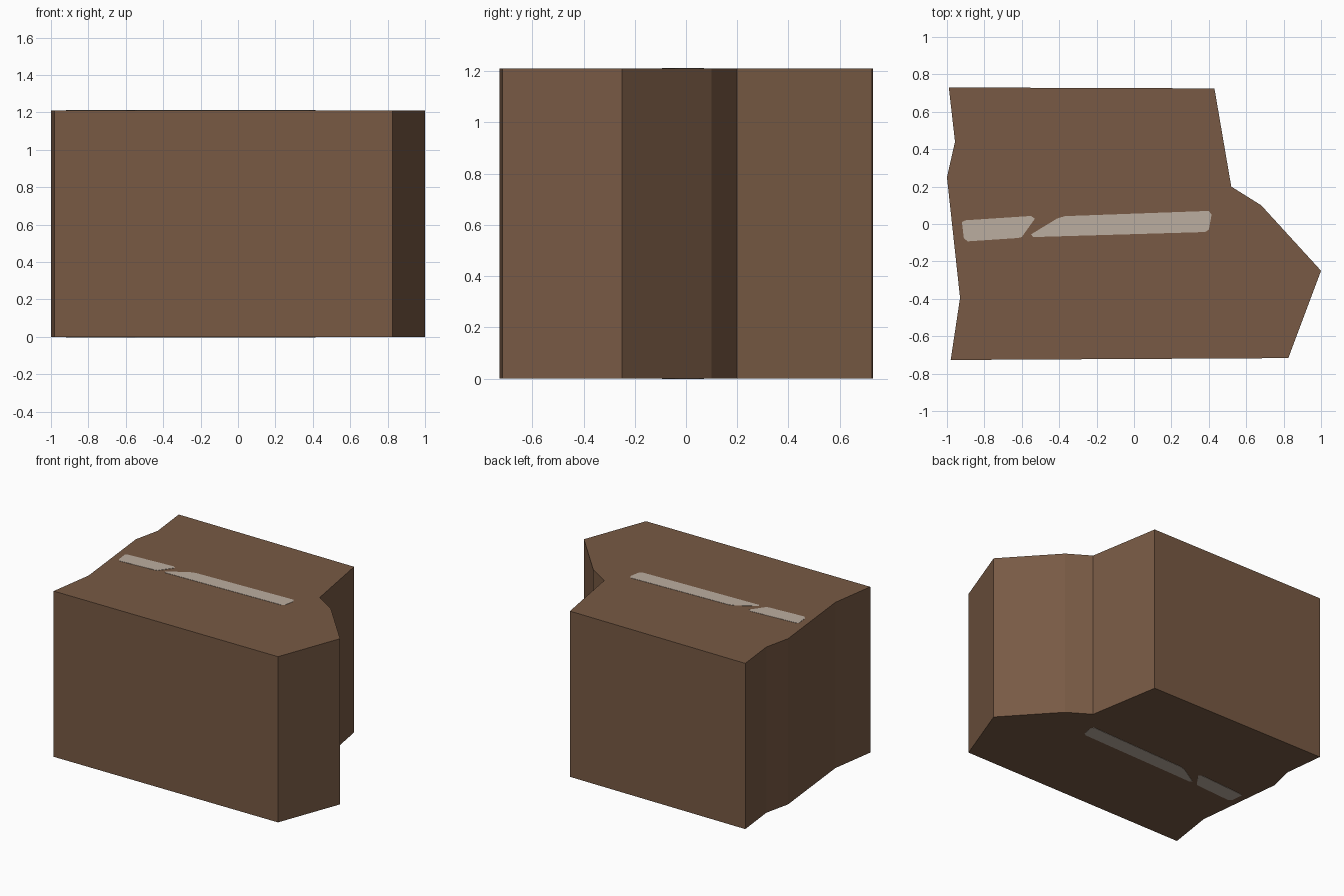
import bpy, bmesh

if "Cube" in bpy.data.objects:
    bpy.data.objects.remove(bpy.data.objects["Cube"])

HEIGHT = 1.21


def material(name, rgb):
    m = bpy.data.materials.new(name)
    m.diffuse_color = (*rgb, 1)
    m.use_nodes = True
    m.node_tree.nodes["Principled BSDF"].inputs["Base Color"].default_value = m.diffuse_color
    return m


def prism(name, outline, z0, z1, mat):
    """Extrude a flat outline from z0 up to z1."""
    bm = bmesh.new()
    face = bm.faces.new([bm.verts.new((x, y, z0)) for x, y in outline])
    new = bmesh.ops.extrude_face_region(bm, geom=[face])["geom"]
    verts = [v for v in new if isinstance(v, bmesh.types.BMVert)]
    bmesh.ops.translate(bm, verts=verts, vec=(0, 0, z1 - z0))
    bmesh.ops.recalc_face_normals(bm, faces=bm.faces)
    mesh = bpy.data.meshes.new(name)
    bm.to_mesh(mesh)
    bm.free()
    mesh.materials.append(mat)
    obj = bpy.data.objects.new(name, mesh)
    bpy.context.collection.objects.link(obj)
    return obj


brown = material("brown", (0.188, 0.102, 0.058))
pale = material("pale grey", (0.50, 0.42, 0.35))

# Main block with broken left and right sides
prism("block", [
    (-0.98, -0.727), (0.825, -0.717), (1.0, -0.25), (0.68, 0.10),
    (0.52, 0.20), (0.43, 0.725), (-0.99, 0.73), (-0.957, 0.44),
    (-1.0, 0.25), (-0.93, -0.395)], 0, HEIGHT, brown)

# Pale stripes on the top and underside
stripes = {
    "short_stripe": [
        (-0.92, 0.01), (-0.90, 0.02), (-0.55, 0.043), (-0.53, 0.028),
        (-0.60, -0.07), (-0.62, -0.075), (-0.89, -0.093), (-0.91, -0.075)],
    "long_stripe": [
        (-0.37, 0.042), (0.40, 0.07), (0.415, 0.05), (0.40, -0.03),
        (0.38, -0.043), (-0.54, -0.07), (-0.55, -0.055), (-0.41, 0.03)],
}
for name, outline in stripes.items():
    prism(name + "_top", outline, HEIGHT - 0.002, HEIGHT + 0.002, pale)
    prism(name + "_bottom", outline, -0.002, 0.002, pale)
